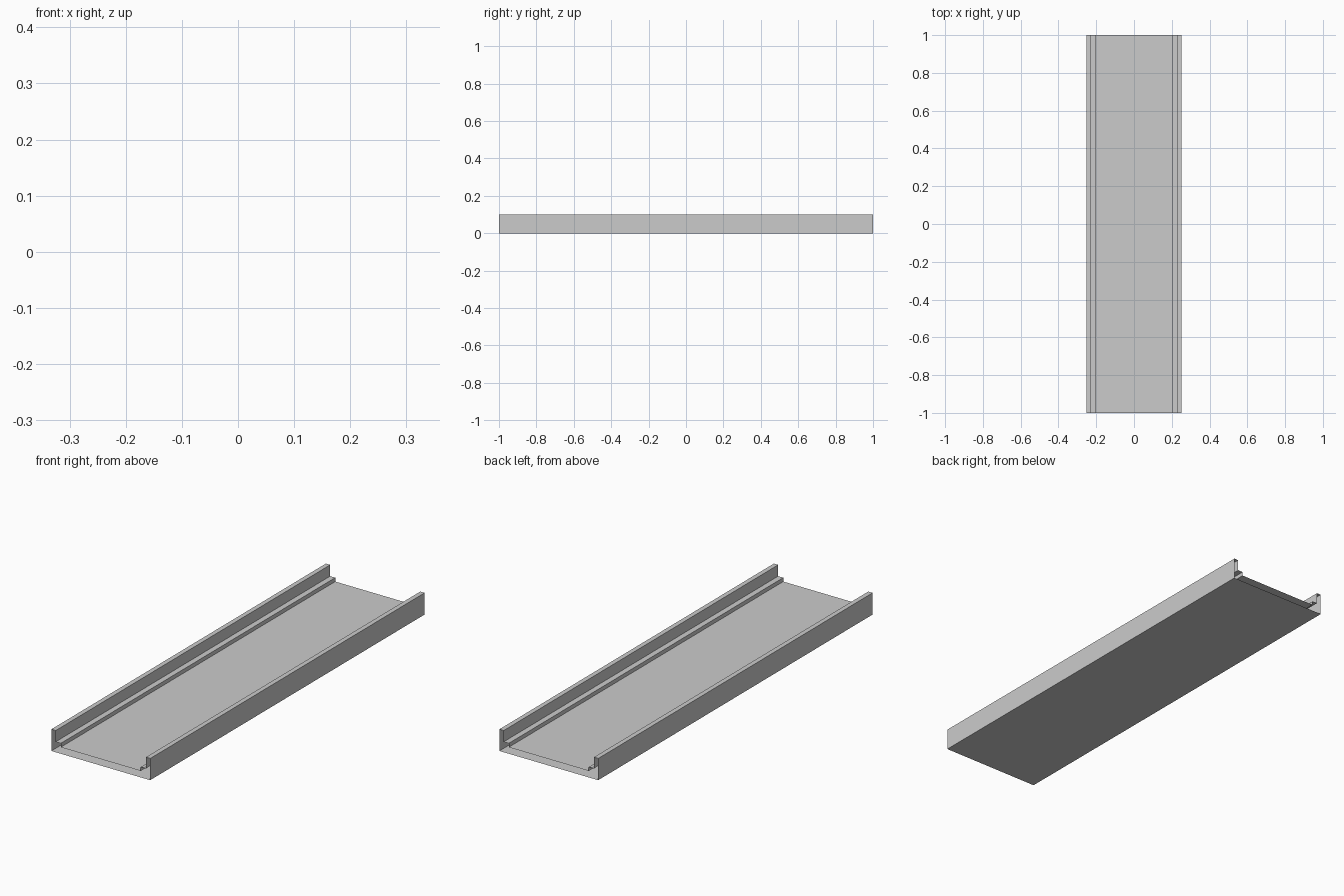
import bpy
import bmesh

if "Cube" in bpy.data.objects:
    bpy.data.objects.remove(bpy.data.objects["Cube"])

LENGTH = 2.0

# Right half of the tray cross-section (x, z), from floor step up the rail and down to the base
half = [(0.204, 0.03), (0.204, 0.048), (0.23, 0.048),
        (0.23, 0.10), (0.252, 0.10), (0.252, 0.0)]
profile = half + [(-x, z) for x, z in reversed(half)]

bm = bmesh.new()

# Closed profile loop, swept along y and left open at both ends
verts = [bm.verts.new((x, -LENGTH / 2, z)) for x, z in profile]
edges = [bm.edges.new((a, b)) for a, b in zip(verts, verts[1:] + verts[:1])]
swept = bmesh.ops.extrude_edge_only(bm, edges=edges)["geom"]
moved = [g for g in swept if isinstance(g, bmesh.types.BMVert)]
bmesh.ops.translate(bm, verts=moved, vec=(0, LENGTH, 0))

# Make sure the normals point out of the tray (base faces down)
bm.normal_update()
base = min(bm.faces, key=lambda f: f.calc_center_median().z)
if base.normal.z > 0:
    bmesh.ops.reverse_faces(bm, faces=bm.faces[:])

mesh = bpy.data.meshes.new("channel_tray")
bm.to_mesh(mesh)
bm.free()
tray = bpy.data.objects.new("channel_tray", mesh)
bpy.context.collection.objects.link(tray)
